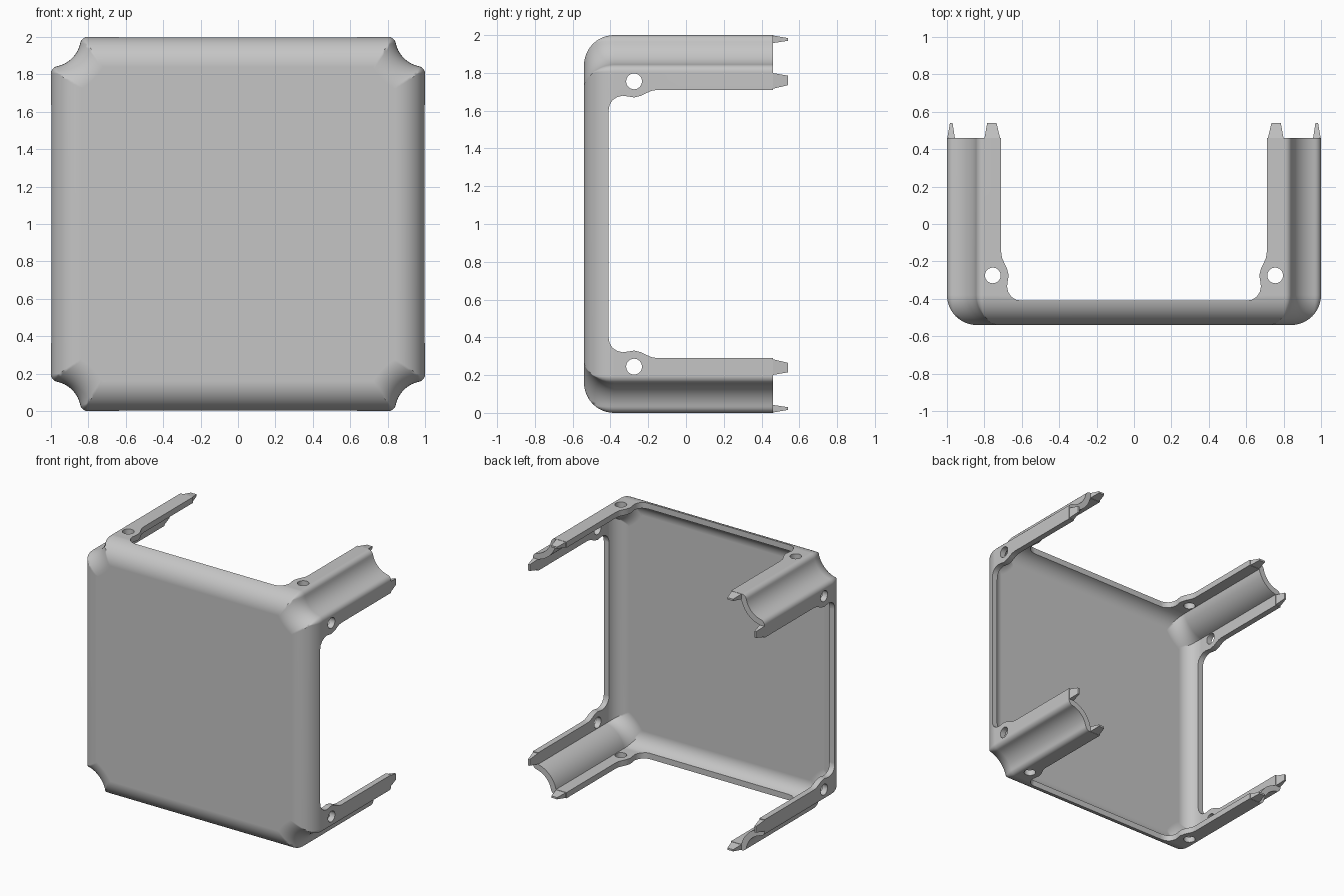
import bpy, bmesh, math
from math import sin, cos, pi, sqrt, atan2

cube = bpy.data.objects.get("Cube")
if cube:
    bpy.data.objects.remove(cube, do_unlink=True)

FRONT, BACK = -0.54, 0.46   # panel face and leg ends
ROUND = 0.16                # rounding of the front edges
WALL = 0.045                # shell thickness
NOTCH = 0.16                # radius of the hollow corners
FILLET = 0.04               # softening beside the hollow corners

grey = bpy.data.materials.new("light grey")
grey.use_nodes = True
colour = (0.56, 0.56, 0.56, 1)
grey.diffuse_color = colour
grey.node_tree.nodes["Principled BSDF"].inputs["Base Color"].default_value = colour


def outline(inset):
    """Square with hollow corners, shrunk evenly by the inset."""
    g = max(FILLET, inset)
    c = sqrt((NOTCH + g) ** 2 - g * g)
    phi, soft = atan2(c, g), g - inset
    start, end = atan2(-c, -g), atan2(-g, -c)
    corner = []
    for i in range(7):
        a = phi * i / 6
        corner.append((1 - g + soft * cos(a), 1 - c + soft * sin(a)))
    for i in range(1, 14):
        a = start + (end - start) * i / 14
        corner.append((1 + (NOTCH + inset) * cos(a), 1 + (NOTCH + inset) * sin(a)))
    for i in range(7):
        a = pi / 2 - phi + phi * i / 6
        corner.append((1 - c + soft * cos(a), 1 - g + soft * sin(a)))
    points = []
    for _ in range(4):
        points += corner
        corner = [(-z, x) for x, z in corner]
    return points


def loft(name, rings):
    """Closed solid through rings of 3D points."""
    bm = bmesh.new()
    rows = [[bm.verts.new(p) for p in ring] for ring in rings]
    for a, b in zip(rows, rows[1:]):
        for i in range(len(a)):
            j = (i + 1) % len(a)
            bm.faces.new((a[i], a[j], b[j], b[i]))
    bm.faces.new(rows[0])
    bm.faces.new(rows[-1])
    bmesh.ops.remove_doubles(bm, verts=bm.verts, dist=1e-5)
    bmesh.ops.recalc_face_normals(bm, faces=bm.faces)
    mesh = bpy.data.meshes.new(name)
    bm.to_mesh(mesh)
    bm.free()
    mesh.materials.append(grey)
    obj = bpy.data.objects.new(name, mesh)
    bpy.context.collection.objects.link(obj)
    return obj


def rounded_block(name, radius, back):
    rings = []
    for i in range(13):
        a = pi / 2 * (1 - i / 12)
        y = FRONT + ROUND - radius * sin(a)
        rings.append([(x, y, z + 1) for x, z in outline(ROUND - radius * cos(a))])
    rings.append([(x, back, z + 1) for x, z in outline(ROUND - radius)])
    return loft(name, rings)


def prism(name, profile, sideways):
    """Long prism of a (y, height) profile, running along x or along z."""
    if sideways:
        rings = [[(s, y, h + 1) for y, h in profile] for s in (-2, 2)]
    else:
        rings = [[(h, y, s + 1) for y, h in profile] for s in (-2, 2)]
    return loft(name, rings)


def activate(obj):
    bpy.ops.object.select_all(action='DESELECT')
    obj.select_set(True)
    bpy.context.view_layer.objects.active = obj


def cut(obj, cutter):
    cutter.hide_render = True
    activate(obj)
    mod = obj.modifiers.new("cut", 'BOOLEAN')
    mod.operation, mod.solver, mod.object = 'DIFFERENCE', 'EXACT', cutter
    bpy.ops.object.modifier_apply(modifier=mod.name)
    bpy.data.objects.remove(cutter, do_unlink=True)


# Hollow shell with rounded front
shell = rounded_block("cover_shell", ROUND, BACK)
cut(shell, rounded_block("cavity", ROUND - WALL, 0.8))

# Side openings that leave four legs, with a bulge around each hole
half = [(0.8, 0.71), (-0.15, 0.71), (-0.18, 0.706), (-0.205, 0.695), (-0.235, 0.68),
        (-0.275, 0.67), (-0.305, 0.675), (-0.335, 0.679), (-0.365, 0.672),
        (-0.39, 0.655), (-0.405, 0.63), (-0.41, 0.6)]
opening = half + [(y, -h) for y, h in reversed(half)]
for sideways in (True, False):
    cut(shell, prism("opening", opening, sideways))

# Screw holes
for sideways in (True, False):
    for side in (-1, 1):
        circle = [(-0.275 + 0.042 * cos(k * pi / 12), side * 0.755 + 0.042 * sin(k * pi / 12))
                  for k in range(24)]
        cut(shell, prism("hole", circle, sideways))

activate(shell)
bpy.ops.object.shade_smooth_by_angle(angle=math.radians(30))
normals = shell.modifiers.new("even shading", 'WEIGHTED_NORMAL')
normals.keep_sharp = True


# Tapered tabs on the leg ends
def rectangle(y, along, out):
    return [(along[0], y, out[0]), (along[1], y, out[0]),
            (along[1], y, out[1]), (along[0], y, out[1])]


root = rectangle(BACK - 0.005, (0.715, 0.8), (0.957, 0.999))
tip = rectangle(BACK + 0.08, (0.735, 0.785), (0.97, 0.984))
for sx, x_name in ((1, "left"), (-1, "right")):
    for sz, z_name in ((1, "upper"), (-1, "lower")):
        for swap, kind in ((False, "end_tab"), (True, "side_tab")):
            rings = [[(sx * (c if swap else a), y, 1 + sz * (a if swap else c))
                      for a, y, c in ring] for ring in (root, tip)]
            loft(f"{z_name}_{x_name}_{kind}", rings)
